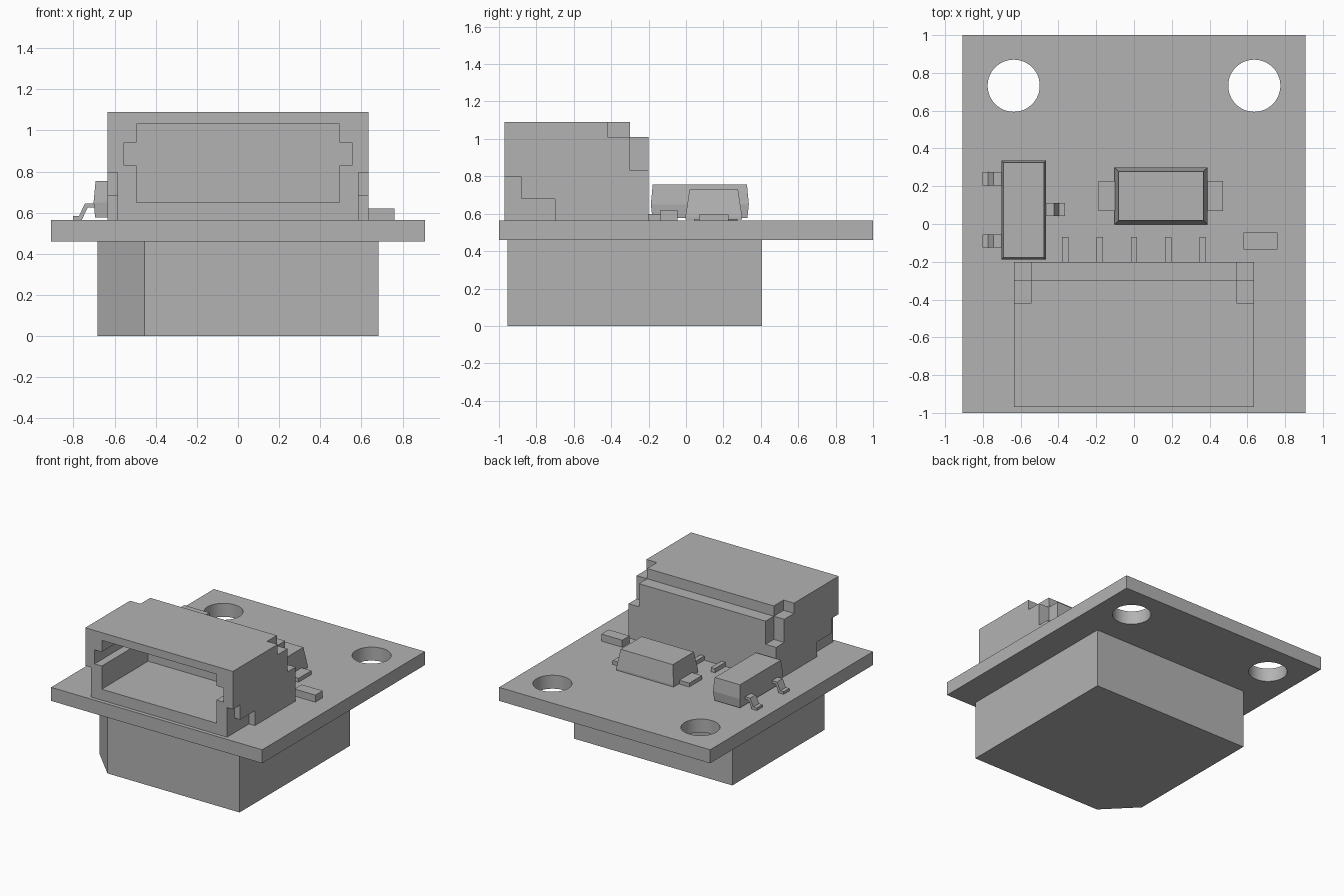
import bpy, bmesh

old = bpy.data.objects.get("Cube")
if old:
    bpy.data.objects.remove(old, do_unlink=True)

GREY = (0.45, 0.45, 0.45, 1)
grey = bpy.data.materials.new("neutral grey")
grey.use_nodes = True
grey.diffuse_color = GREY
grey.node_tree.nodes["Principled BSDF"].inputs["Base Color"].default_value = GREY


def finish(name, bm):
    bmesh.ops.recalc_face_normals(bm, faces=bm.faces)
    mesh = bpy.data.meshes.new(name)
    bm.to_mesh(mesh)
    bm.free()
    mesh.materials.append(grey)
    obj = bpy.data.objects.new(name, mesh)
    bpy.context.collection.objects.link(obj)
    return obj


def loft(name, rings):
    """Join equal-length rings of points and cap both ends."""
    bm = bmesh.new()
    loops = [[bm.verts.new(p) for p in ring] for ring in rings]
    for a, b in zip(loops, loops[1:]):
        for i in range(len(a)):
            j = (i + 1) % len(a)
            bm.faces.new((a[i], a[j], b[j], b[i]))
    bm.faces.new(loops[0])
    bm.faces.new(loops[-1])
    return finish(name, bm)


def rect(x, y, z, inset=0):
    a, b, c, d = x[0] + inset, x[1] - inset, y[0] + inset, y[1] - inset
    return [(a, c, z), (b, c, z), (b, d, z), (a, d, z)]


def box(name, x, y, z):
    return loft(name, [rect(x, y, z[0]), rect(x, y, z[1])])


def cut(obj, cutter):
    mod = obj.modifiers.new("cut", 'BOOLEAN')
    mod.operation, mod.solver, mod.object = 'DIFFERENCE', 'EXACT', cutter
    bpy.context.view_layer.update()
    deps = bpy.context.evaluated_depsgraph_get()
    mesh = bpy.data.meshes.new_from_object(obj.evaluated_get(deps))
    obj.modifiers.clear()
    obj.data = mesh
    bpy.data.objects.remove(cutter, do_unlink=True)


BOARD_TOP = 0.565

# Circuit board with two mounting holes
board = box("circuit_board", (-0.908, 0.908), (-1, 1), (0.46, BOARD_TOP))
for side in (-1, 1):
    bm = bmesh.new()
    bmesh.ops.create_cone(bm, cap_ends=True, segments=48, radius1=0.138,
                          radius2=0.138, depth=0.4)
    bmesh.ops.translate(bm, verts=bm.verts, vec=(side * 0.637, 0.732, 0.5))
    cut(board, finish("hole_cutter", bm))
bpy.context.view_layer.objects.active = board
board.select_set(True)
bpy.ops.object.shade_smooth_by_angle()
board.select_set(False)

# Sensor block under the board, one front corner chamfered
outline = [(-0.455, -0.955), (0.682, -0.955), (0.682, 0.405),
           (-0.682, 0.405), (-0.682, -0.725)]
loft("lower_block", [[(x, y, z) for x, y in outline] for z in (0, 0.46)])

# Connector housing with socket, rear step and side notches
housing = box("connector_housing", (-0.635, 0.635), (-0.97, -0.2), (BOARD_TOP, 1.09))
cuts = [
    ((-0.493, 0.493), (-1.1, -0.4), (0.65, 1.03)),
    ((-0.555, 0.555), (-1.1, -0.4), (0.83, 0.94)),
    ((-0.8, 0.8), (-0.3, 0), (1.01, 1.2)),
]
for lo, hi in ((0.545, 0.8), (-0.8, -0.545)):
    cuts += [((lo, hi), (-0.42, 0), (1.01, 1.2)),
             ((lo, hi), (-0.3, 0), (0.83, 1.2))]
for lo, hi in ((0.585, 0.8), (-0.8, -0.585)):
    cuts += [((lo, hi), (-1.1, -0.88), (0.4, 0.795)),
             ((lo, hi), (-1.1, -0.7), (0.4, 0.68))]
for x, y, z in cuts:
    cut(housing, box("notch_cutter", x, y, z))

# Connector pins
for i in range(5):
    x = (i - 2) * 0.182
    box(f"connector_pin_{i + 1}", (x - 0.017, x + 0.017), (-0.2, -0.07),
        (BOARD_TOP, 0.598))

# Small chip component
box("chip_component", (0.58, 0.76), (-0.135, -0.045), (BOARD_TOP, 0.62))

# Diode body with end tabs
dx, dy = (-0.103, 0.39), (-0.003, 0.3)
loft("diode_body", [rect(dx, dy, 0.57), rect(dx, dy, 0.585),
                    rect(dx, dy, 0.73, 0.022)])
for name, x in (("right", (-0.187, -0.09)), ("left", (0.375, 0.472))):
    box(f"diode_tab_{name}", x, (0.07, 0.227), (BOARD_TOP, 0.595))

# Three-legged transistor
tx, ty = (-0.702, -0.466), (-0.188, 0.336)
loft("transistor_body", [rect(tx, ty, 0.577, 0.008), rect(tx, ty, 0.65),
                         rect(tx, ty, 0.755, 0.01)])
# Bent leg: side profile measured outward from the body centre
leg = [(0.1, 0.645), (0.16, 0.645), (0.188, 0.585), (0.218, 0.585),
       (0.218, BOARD_TOP), (0.175, BOARD_TOP), (0.147, 0.625), (0.1, 0.625)]
for i, (side, y) in enumerate(((-1, 0.24), (-1, -0.09), (1, 0.077))):
    loft(f"transistor_leg_{i + 1}",
         [[(-0.584 + side * u, y + w, z) for u, z in leg] for w in (-0.035, 0.035)])
